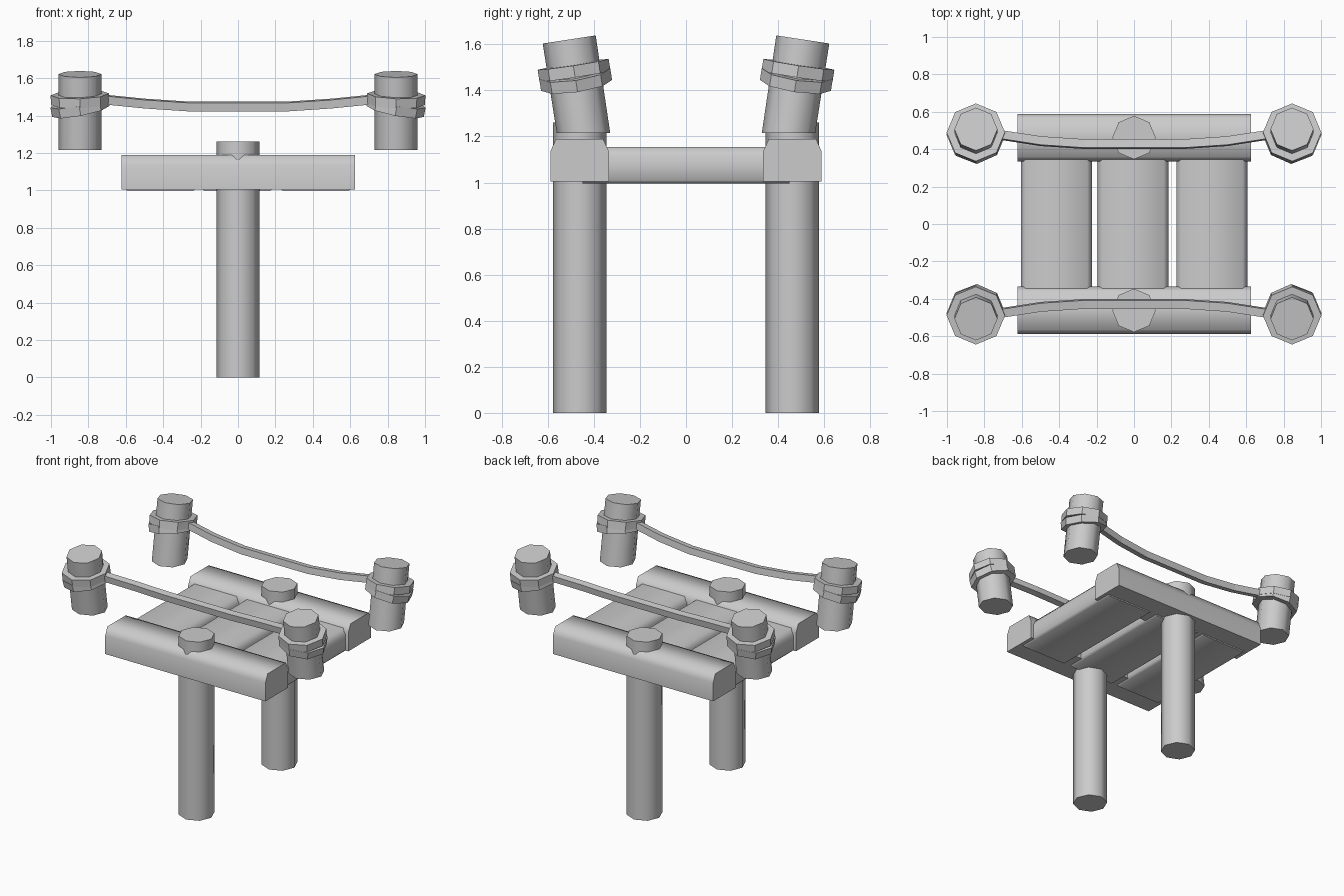
import bpy, bmesh, math
from mathutils import Vector, Matrix

if "Cube" in bpy.data.objects:
    bpy.data.objects.remove(bpy.data.objects["Cube"])

SLOPE = 0.153                       # outward lean of the rope posts
LEAN = Matrix.Rotation(-math.atan(SLOPE), 3, 'X')


def finish(name, verts, faces, smooth=None, mirror=(False, False)):
    me = bpy.data.meshes.new(name)
    me.from_pydata([tuple(v) for v in verts], [], faces)
    bm = bmesh.new()
    bm.from_mesh(me)
    bmesh.ops.recalc_face_normals(bm, faces=bm.faces)
    bm.to_mesh(me)
    bm.free()
    ob = bpy.data.objects.new(name, me)
    bpy.context.collection.objects.link(ob)
    if any(mirror):
        mod = ob.modifiers.new("mirror", 'MIRROR')
        mod.use_axis = (mirror[0], mirror[1], False)
        mod.use_mirror_merge = False
    if smooth:
        bpy.ops.object.select_all(action='DESELECT')
        ob.select_set(True)
        bpy.context.view_layer.objects.active = ob
        bpy.ops.object.shade_smooth_by_angle(angle=math.radians(smooth))
    return ob


def loft(name, rings, closed=False, **kw):
    """Skin a list of equal-length cross sections, capped unless closed."""
    n, m = len(rings[0]), len(rings)
    verts = [v for r in rings for v in r]
    faces = []
    for i in range(m if closed else m - 1):
        j = (i + 1) % m
        for k in range(n):
            l = (k + 1) % n
            faces.append((i * n + k, i * n + l, j * n + l, j * n + k))
    if not closed:
        faces += [tuple(range(n)), tuple(range((m - 1) * n, m * n))]
    return finish(name, verts, faces, **kw)


def octagon(r):
    return [Vector((r * math.cos(k * math.pi / 4), r * math.sin(k * math.pi / 4), 0))
            for k in range(8)]


def plank_profile(w, z0, z1, top, drop, low):
    """Half-width w, softened top corners, optional small lower chamfer."""
    pts = [(w - top, z1), (w, z1 - drop)]
    pts += [(w, z0 + low), (w - low, z0)] if low else [(w, z0)]
    return pts + [(-u, z) for u, z in reversed(pts)]


# support piles
c = Vector((0, 0.462, 0))
loft("support_pile", [[p + c + Vector((0, 0, z)) for p in octagon(0.116)]
                      for z in (0, 1.26)], smooth=50, mirror=(False, True))

# cross beams over the piles
prof = plank_profile(0.127, 1.005, 1.19, 0.025, 0.055, 0)
loft("cross_beam", [[(x, 0.462 + u, z) for u, z in prof] for x in (-0.624, 0.626)],
     smooth=70, mirror=(False, True))

# deck planks
prof = plank_profile(0.19, 0.996, 1.155, 0.025, 0.04, 0.014)
for i, cx in enumerate((-0.415, -0.005, 0.416)):
    loft(f"deck_plank_{i + 1}", [[(cx + u, y, z) for u, z in prof] for y in (-0.45, 0.45)],
         smooth=70)

# leaning rope posts: level bottom, tilted top
PX = 0.845
bottom = [p + Vector((PX, 0.445, 1.215)) for p in octagon(0.116)]
top = [Vector((PX + p.x, 0.507 + p.y, 1.621 - SLOPE * p.y)) for p in octagon(0.115)]
loft("rope_post", [bottom, top], smooth=50, mirror=(True, True))

# two rope wraps round each post, the lower one tipped down on the outside
for name, y, z, tip in (("upper_wrap", 0.486, 1.487, 2), ("lower_wrap", 0.479, 1.447, 11)):
    rot = LEAN @ Matrix.Rotation(math.radians(tip), 3, 'Y')
    sections = []
    for d in octagon(1):
        sections.append([rot @ (d * r + Vector((0, 0, h))) + Vector((PX, y, z))
                         for r, h in ((0.108, -0.026), (0.156, -0.026),
                                      (0.156, 0.026), (0.108, 0.026))])
    loft(name, sections, closed=True, mirror=(True, True))

# sagging hand ropes
half = [(0.26, 0.427, 1.448), (0.5, 0.443, 1.464), (0.74, 0.48, 1.488)]
path = [(-x, y, z) for x, y, z in reversed(half)] + half
sections = [[Vector(p) + LEAN @ Vector((0, a, b))
             for a, b in ((-0.023, -0.023), (0.023, -0.023), (0.023, 0.023), (-0.023, 0.023))]
            for p in path]
loft("hand_rope", sections, mirror=(False, True))
